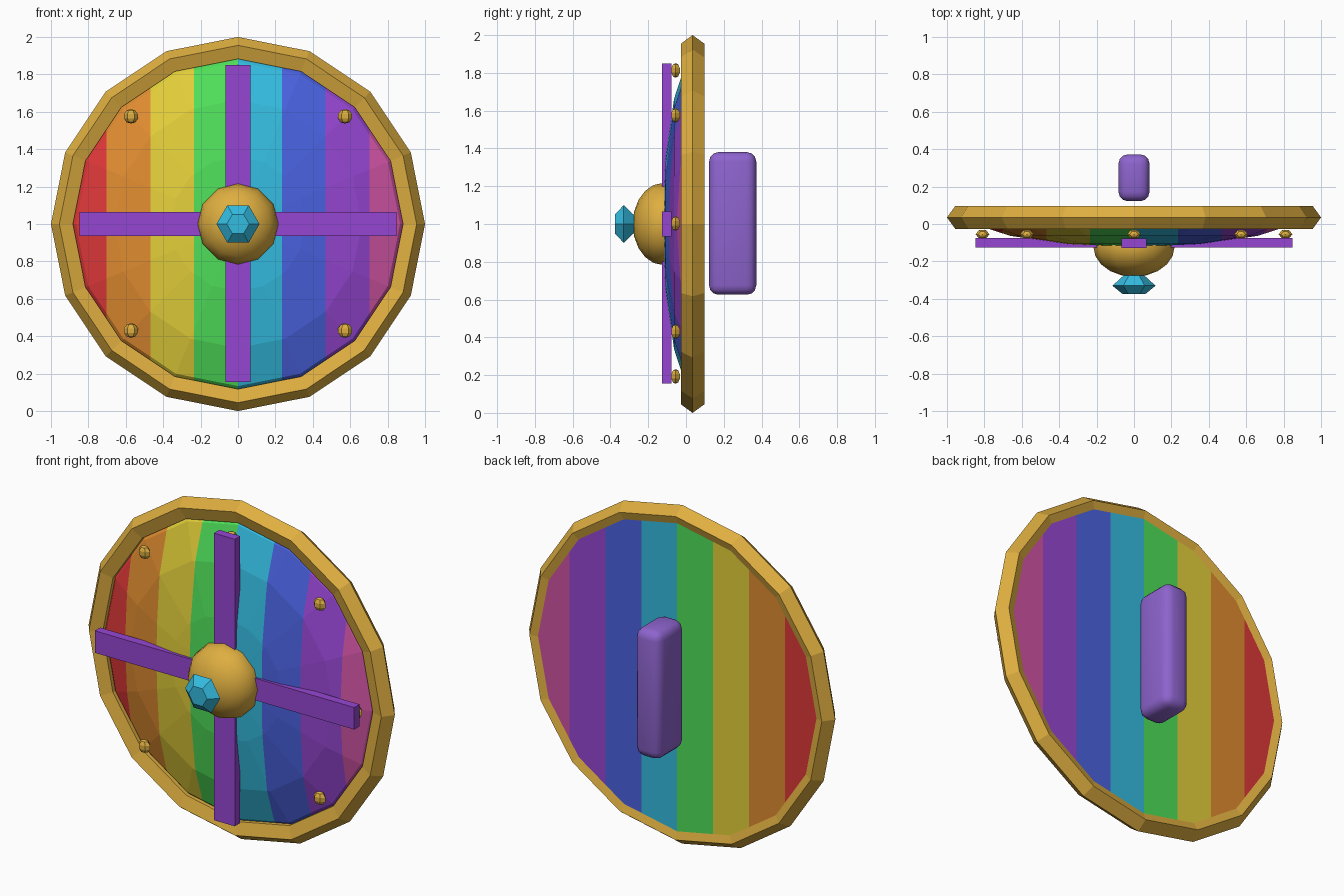
import bpy, bmesh
from math import sin, cos, pi, radians
from mathutils import Matrix, Vector

cube = bpy.data.objects.get("Cube")
if cube:
    bpy.data.objects.remove(cube, do_unlink=True)

CENTRE_Z = 1.0


def material(name, code):
    """Flat material from an sRGB hex code, stored as linear values."""
    srgb = [int(code[i:i + 2], 16) / 255 for i in (0, 2, 4)]
    lin = [c / 12.92 if c <= 0.04045 else ((c + 0.055) / 1.055) ** 2.4 for c in srgb]
    mat = bpy.data.materials.new(name)
    mat.use_nodes = True
    mat.diffuse_color = (*lin, 1)
    bsdf = next(n for n in mat.node_tree.nodes if n.type == 'BSDF_PRINCIPLED')
    bsdf.inputs["Base Color"].default_value = (*lin, 1)
    return mat


STRIPES = [material(n, c) for n, c in (
    ("red", "DE3838"), ("orange", "E08C30"), ("yellow", "E4D03A"), ("green", "50E05A"),
    ("cyan", "34BCE0"), ("blue", "4A62E0"), ("purple", "9646D2"), ("pink", "D054A4"))]
CYAN, PURPLE = STRIPES[4], STRIPES[6]
GOLD = material("gold", "DEAE40")
LILAC = material("lilac", "8E64CE")


def finish(bm, name, mats, smooth=None):
    """Turn the bmesh into a linked object, smooth below the given angle."""
    bmesh.ops.recalc_face_normals(bm, faces=bm.faces)
    mesh = bpy.data.meshes.new(name)
    bm.to_mesh(mesh)
    bm.free()
    for m in mats:
        mesh.materials.append(m)
    obj = bpy.data.objects.new(name, mesh)
    bpy.context.collection.objects.link(obj)
    if smooth:
        bpy.ops.object.select_all(action='DESELECT')
        obj.select_set(True)
        bpy.context.view_layer.objects.active = obj
        bpy.ops.object.shade_smooth_by_angle(angle=radians(smooth))


def lathe(profile, segs, closed=False):
    """Spin (radius, y) points round the front-to-back axis."""
    bm = bmesh.new()
    rings = []
    for r, y in profile:
        rings.append([bm.verts.new((r * cos(2 * pi * i / segs), y,
                                    CENTRE_Z + r * sin(2 * pi * i / segs)))
                      for i in range(segs)])
    pairs = list(zip(rings, rings[1:]))
    if closed:
        pairs.append((rings[-1], rings[0]))
    for a, b in pairs:
        for i in range(segs):
            j = (i + 1) % segs
            bm.faces.new((a[i], a[j], b[j], b[i]))
    if not closed:
        bm.faces.new(rings[0])
        bm.faces.new(rings[-1])
    return bm


def arc(radius, depth, y, end, steps):
    """Elliptical profile from the front pole to the end angle."""
    angles = [end * i / steps for i in range(steps + 1)]
    return [(max(radius * sin(a), 0.0005), y - depth * cos(a)) for a in angles]


def box(name, size, loc, mat, bevel=0.0):
    bm = bmesh.new()
    bmesh.ops.create_cube(bm, size=1, matrix=Matrix.Translation(loc) @ Matrix.Diagonal((*size, 1)))
    if bevel:
        bmesh.ops.bevel(bm, geom=bm.edges[:], offset=bevel, segments=3,
                        profile=0.5, affect='EDGES')
    finish(bm, name, [mat], smooth=40 if bevel else None)


# Rim: five-sided section swept round sixteen sides
section = [(0.935 + 0.065 * cos(2 * pi * i / 5), 0.035 + 0.065 * sin(2 * pi * i / 5))
           for i in range(5)]
finish(lathe(section, 16, closed=True), "rim", [GOLD])

# Domed panel with flat back, cut into eight upright stripes
PANEL_R = 0.938
bm = lathe(arc(PANEL_R, 0.205, 0.082, pi / 2, 4), 16)
width = PANEL_R / 4
for k in range(-3, 4):
    bmesh.ops.bisect_plane(bm, geom=bm.verts[:] + bm.edges[:] + bm.faces[:],
                           plane_co=(k * width, 0, 0), plane_no=(1, 0, 0))
for f in bm.faces:
    f.material_index = max(0, min(7, int(f.calc_center_median().x / width + 4)))
finish(bm, "striped_panel", STRIPES)

# Crossed straps
box("upright_strap", (0.136, 0.05, 1.695), (0, -0.102, 1.003), PURPLE)
box("level_strap", (1.695, 0.05, 0.13), (0, -0.101, CENTRE_Z), PURPLE)

# Central boss
finish(lathe(arc(0.217, 0.16, -0.122, pi, 10), 12), "boss", [GOLD], smooth=40)

# Six-sided gem
finish(lathe([(0.06, -0.375), (0.115, -0.33), (0.055, -0.275)], 6), "gem", [CYAN])

# Ring of eight rivets
for i in range(8):
    a = i * pi / 4
    bm = bmesh.new()
    place = (Matrix.Translation(Vector((0.81 * cos(a), -0.055, 1.003 + 0.81 * sin(a))))
             @ Matrix.Diagonal((1, 0.7, 1, 1)) @ Matrix.Rotation(pi / 2, 4, 'Z'))
    bmesh.ops.create_uvsphere(bm, u_segments=6, v_segments=5, radius=0.039, matrix=place)
    finish(bm, "rivet_%d" % (i + 1), [GOLD])

# Rounded grip behind the panel
box("grip", (0.166, 0.25, 0.755), (0, 0.247, 1.003), LILAC, bevel=0.05)
